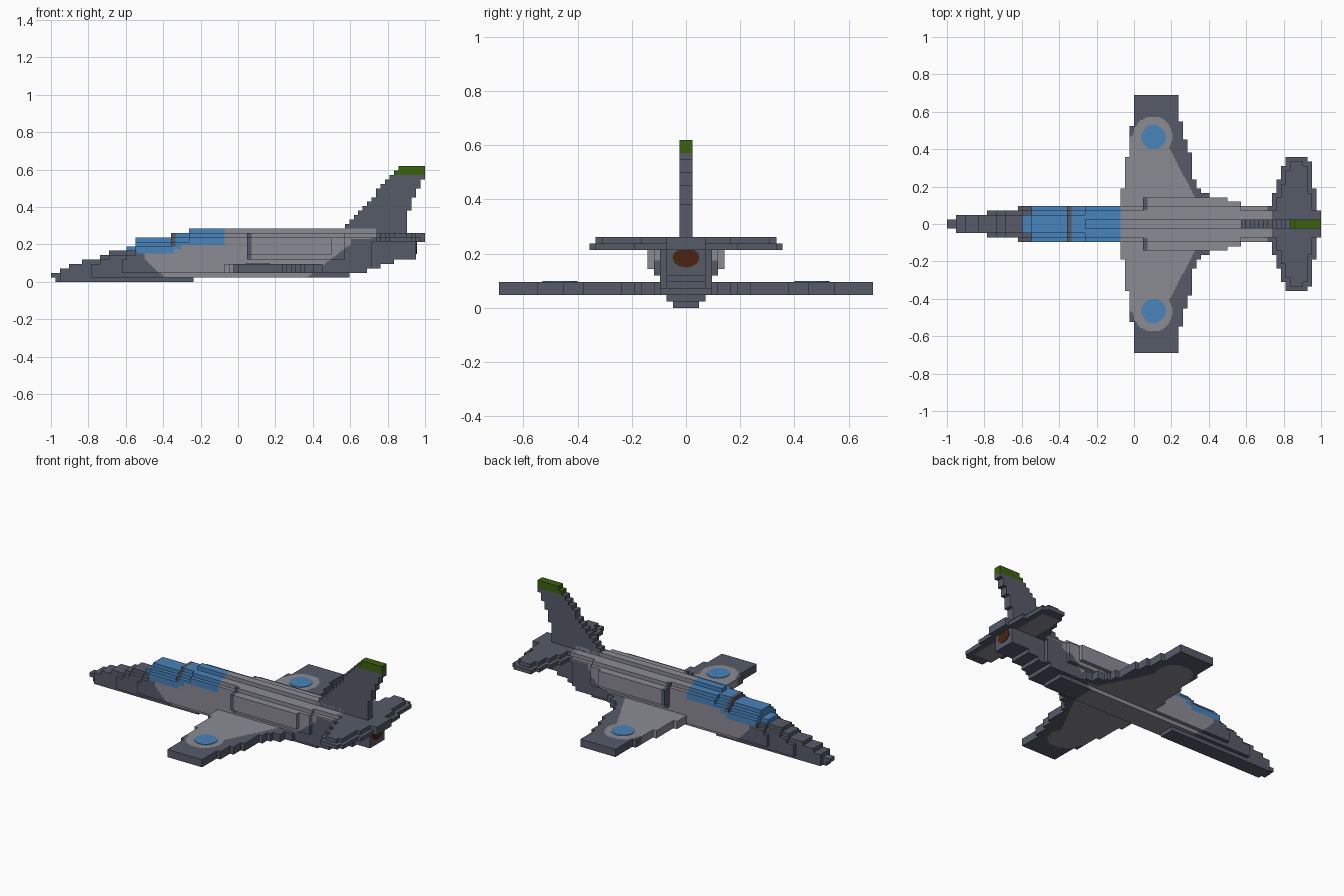
import bpy
import bmesh
from math import hypot, radians
from mathutils import Matrix, Vector

if "Cube" in bpy.data.objects:
    bpy.data.objects.remove(bpy.data.objects["Cube"])

CELL = 2 / 84                       # edge of one block
NX, NY, NZ = 84, 29, 27             # blocks along, per side, upward


def linear(c):
    return c / 12.92 if c <= 0.04045 else ((c + 0.055) / 1.055) ** 2.4


def material(name, r, g, b):
    m = bpy.data.materials.new(name)
    colour = (*[linear(c / 255) for c in (r, g, b)], 1)
    m.use_nodes = True
    m.diffuse_color = colour
    m.node_tree.nodes["Principled BSDF"].inputs["Base Color"].default_value = colour
    return m


LIGHT, DARK, BLUE, GREEN, BROWN = range(5)
MATERIALS = [material("light_grey", 139, 139, 148),
             material("dark_grey", 86, 91, 105),
             material("canopy_blue", 72, 131, 187),
             material("fin_green", 58, 98, 16),
             material("nozzle_brown", 74, 36, 17)]


def step(table, t):
    """Value of the last (start, value) pair whose start is at or below t."""
    value = 0
    for start, v in table:
        if t >= start:
            value = v
    return value


def finish(name, bm):
    mesh = bpy.data.meshes.new(name)
    bm.to_mesh(mesh)
    bm.free()
    for m in MATERIALS:
        mesh.materials.append(m)
    obj = bpy.data.objects.new(name, mesh)
    bpy.context.collection.objects.link(obj)
    return obj


def block_part(name, inside, paint, cuts=0):
    """Outer skin of all blocks whose centre passes inside(x, |y|, z)."""
    def centre(i, j, k):
        return -1 + (i + .5) * CELL, abs(j + .5) * CELL, (k + .5) * CELL

    cells = {(i, j, k) for i in range(NX) for j in range(-NY, NY)
             for k in range(NZ) if inside(*centre(i, j, k))}
    bm = bmesh.new()
    corners = {}

    def vert(p):
        if p not in corners:
            corners[p] = bm.verts.new((p[0] * CELL - 1, p[1] * CELL, p[2] * CELL))
        return corners[p]

    for cell in sorted(cells):
        for axis in range(3):
            for side in (0, 1):
                near = list(cell)
                near[axis] += 2 * side - 1
                if tuple(near) in cells:
                    continue
                quad = []
                for u, v in ((0, 0), (1, 0), (1, 1), (0, 1)):
                    p = list(cell)
                    p[axis] += side
                    p[(axis + 1) % 3] += u
                    p[(axis + 2) % 3] += v
                    quad.append(vert(tuple(p)))
                bm.faces.new(quad if side else quad[::-1])
    if cuts:
        bmesh.ops.subdivide_edges(bm, edges=bm.edges[:], cuts=cuts, use_grid_fill=True)
    bm.normal_update()
    for f in bm.faces:
        c = f.calc_center_median() - f.normal * .004
        f.material_index = paint(c.x, abs(c.y), c.z)
    return finish(name, bm)


def disc(name, place, radius, colour, turn=None, scale=(1, 1, 1), sides=32):
    """Thin painted plate."""
    bm = bmesh.new()
    bmesh.ops.create_cone(bm, cap_ends=True, segments=sides, radius1=radius,
                          radius2=radius, depth=.006)
    matrix = Matrix.Translation(Vector(place)) @ Matrix.Diagonal((*scale, 1))
    bmesh.ops.transform(bm, matrix=matrix @ (turn or Matrix()), verts=bm.verts[:])
    for f in bm.faces:
        f.material_index = colour
    finish(name, bm)


# Fuselage: side outline, plan outline and cross-section, all stepped
TOP = [(-1, .048), (-.95, .071), (-.9, .095), (-.835, .119), (-.74, .143),
       (-.69, .167), (-.6, .19), (-.55, .238), (-.35, .262), (-.26, .286), (.74, .262)]
BOTTOM = [(-1, .024), (-.98, 0), (-.24, .024), (.6, .048), (.69, .071),
          (.76, .095), (.84, .119)]
PLAN = [(-1, .024), (-.955, .048), (-.79, .071), (-.62, .095), (.72, .071)]
SECTION = [(0, .048), (.024, .071), (.048, .095), (.238, .071), (.262, .024)]


def fuselage(x, y, z):
    top = step(TOP, x)
    if x > .952 or not step(BOTTOM, x) < z < top:
        return False
    width = min(step(PLAN, x), step(SECTION, z))
    if x < -.26:
        width = min(width, .03 + top - z)
    return y < width


CANOPY_SILL = [(-1, .17), (-.54, .15), (-.34, .175), (-.3, .2)]


def body_paint(x, y, z):
    if -.6 < x < -.07 and z > step(CANOPY_SILL, x):
        return DARK if -.36 < x < -.335 and z > .19 else BLUE
    nose_edge = -.5 + 1.1 * max(0, .12 - z)
    tail_edge = .74 if z > .23 else .6 - 1.3 * max(0, .2 - z)
    return LIGHT if z > .024 and nose_edge < x < tail_edge else DARK


block_part("fuselage", fuselage, body_paint, cuts=2)


# Side intakes with a dark lip
def intakes(x, y, z):
    reach = step([(.119, .119), (.143, .143), (.238, .095), (.262, 0)], z)
    if x > .5:
        reach = min(reach, .119)
    return .045 < x < .57 and .071 < y < reach


block_part("engine_intakes", intakes,
           lambda x, y, z: DARK if x < .071 else body_paint(x, y, z), cuts=2)

# Wings
WING_FRONT = [(0, -.07), (.19, -.05), (.36, -.03), (.52, 0)]
WING_BACK = [(0, .45), (.12, .4), (.16, .355), (.19, .335), (.23, .31), (.3, .3),
             (.38, .285), (.45, .26), (.54, .235)]


def wings(x, y, z):
    return (.048 < z < .095 and .07 < y < .69
            and step(WING_FRONT, y) < x < step(WING_BACK, y))


def wing_paint(x, y, z):
    tip = hypot(x - .1, y - .47) < .105
    front = -.08 + .22 * max(0, y - .2)
    inner = y < .47 and front < x < .4 - .52 * y
    return LIGHT if tip or inner else DARK


block_part("wings", wings, wing_paint, cuts=2)
for side, name in ((1, "left"), (-1, "right")):
    disc(name + "_wing_roundel", (.105, side * .465, 4 * CELL), .065, BLUE)

# Tailplane: the upper layer is one block smaller than the lower
TAIL_FRONT = [(0, .72), (.1, .738), (.16, .76), (.24, .785), (.31, .81)]
TAIL_BACK = [(0, 1), (.06, .98), (.1, .97), (.19, .95), (.33, .925)]


def tailplane(x, y, z):
    if z > .238 and y > .07:
        y += CELL
        x = x - CELL if x < .85 else x + CELL
    return (.214 < z < .262 and y < .357
            and step(TAIL_FRONT, y) < x < step(TAIL_BACK, y))


def tailplane_paint(x, y, z):
    belly = z < .222 and .07 < y < .3 and .79 < x < .92
    return LIGHT if belly else DARK


block_part("tailplane", tailplane, tailplane_paint, cuts=1)

# Fin with a green cap
FIN_BACK = [(0, .905), (.38, .93), (.45, .955), (.5, .98), (.55, 1)]


def fin(x, y, z):
    front = .54 + .985 * (z - .275)
    return z > .262 and z < .62 and y < CELL and front < x < step(FIN_BACK, z)


block_part("tail_fin", fin, lambda x, y, z: GREEN if z > .572 else DARK)

# Exhaust nozzle on the rear face
disc("exhaust_nozzle", (.953, 0, .185), .05, BROWN,
     turn=Matrix.Rotation(radians(90), 4, "Y"), scale=(1, 1, .72), sides=12)
